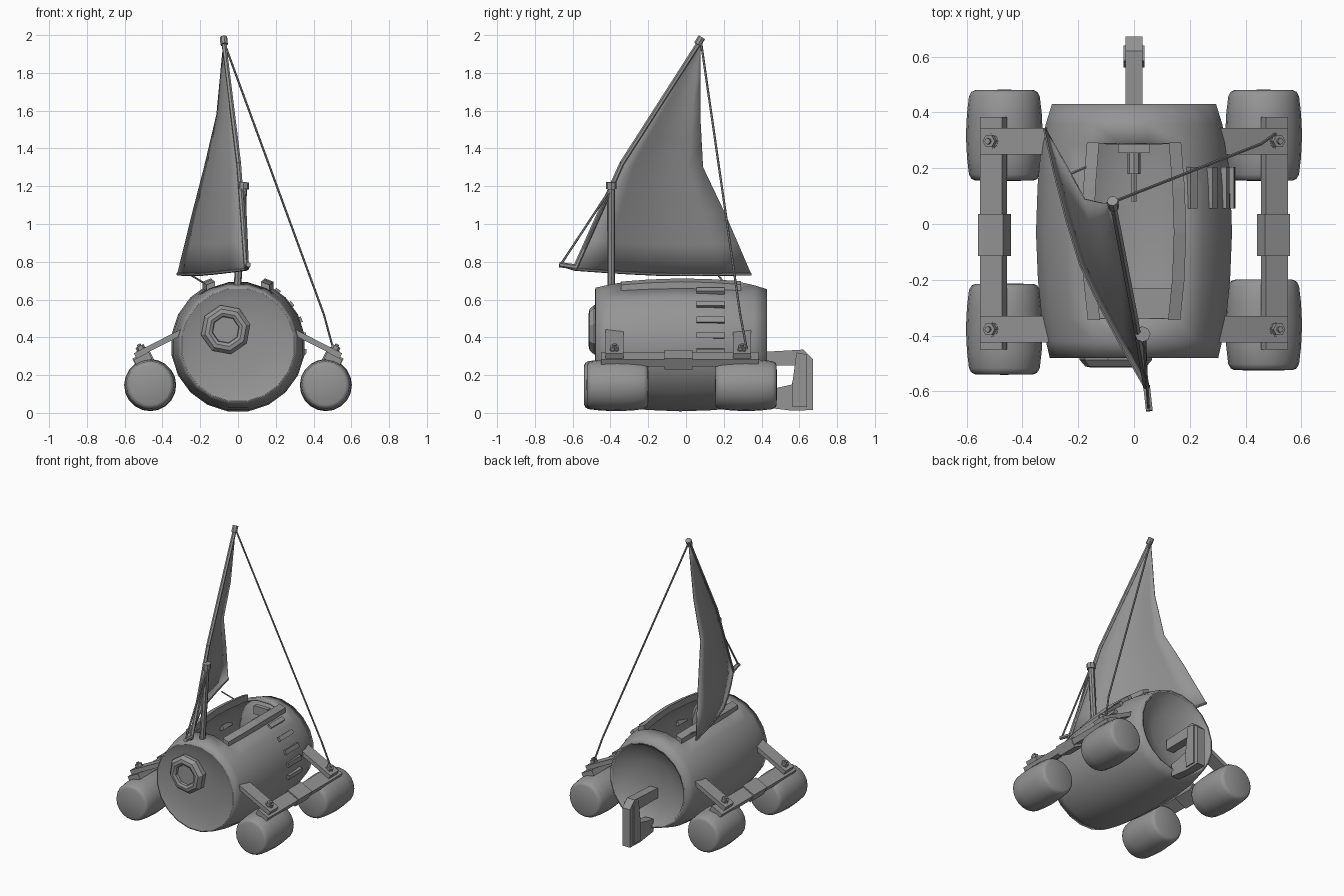
import bpy, bmesh, math
from mathutils import Vector, Matrix

if "Cube" in bpy.data.objects:
    bpy.data.objects.remove(bpy.data.objects["Cube"])

grey = bpy.data.materials.new("plain grey")
grey.diffuse_color = (0.3, 0.3, 0.3, 1)
grey.use_nodes = True
grey.node_tree.nodes["Principled BSDF"].inputs["Base Color"].default_value = grey.diffuse_color


def finish(name, bm, smooth=0):
    """Make the object; smooth is the shading angle limit, 0 for flat faces."""
    me = bpy.data.meshes.new(name)
    bm.to_mesh(me)
    bm.free()
    me.materials.append(grey)
    ob = bpy.data.objects.new(name, me)
    bpy.context.collection.objects.link(ob)
    if smooth:
        bpy.ops.object.select_all(action='DESELECT')
        ob.select_set(True)
        bpy.context.view_layer.objects.active = ob
        bpy.ops.object.shade_smooth_by_angle(angle=math.radians(smooth))
    return ob


def lathe(name, profile, cx, cz, n, cy=0, turn=0, skip=None, smooth=32):
    """Revolve (radius, y) points, listed from the front, about a y-axis line."""
    bm = bmesh.new()
    step = math.tau / n
    rings = [[bm.verts.new((cx + r * math.cos(turn + j * step), cy + y,
                            cz + r * math.sin(turn + j * step))) for j in range(n)]
             for r, y in profile]
    for i in range(len(profile) - 1):
        for j in range(n):
            if skip and skip(i, math.degrees(turn + (j + 0.5) * step)):
                continue
            k = (j + 1) % n
            bm.faces.new((rings[i][j], rings[i + 1][j], rings[i + 1][k], rings[i][k]))
    bmesh.ops.remove_doubles(bm, verts=bm.verts, dist=1e-5)
    return finish(name, bm, smooth)


def box(name, loc, size, tilt=0):
    bm = bmesh.new()
    m = Matrix.Translation(loc) @ Matrix.Rotation(tilt, 4, 'Y') @ Matrix.Diagonal((*size, 1))
    bmesh.ops.create_cube(bm, size=1, matrix=m)
    return finish(name, bm)


def rod(name, pts, r, n=6):
    """Straight round pieces through the given points."""
    bm = bmesh.new()
    for a, b in zip(pts, pts[1:]):
        a, b = Vector(a), Vector(b)
        d = b - a
        m = Matrix.Translation((a + b) / 2) @ d.to_track_quat('Z', 'Y').to_matrix().to_4x4()
        bmesh.ops.create_cone(bm, cap_ends=True, segments=n, radius1=r, radius2=r,
                              depth=d.length, matrix=m)
    return finish(name, bm)


def extrude_x(name, outline, x0, x1):
    """Solid plate from a (y, z) outline."""
    bm = bmesh.new()
    f = bm.faces.new([bm.verts.new((x0, y, z)) for y, z in outline])
    ext = bmesh.ops.extrude_face_region(bm, geom=[f])
    bmesh.ops.translate(bm, vec=(x1 - x0, 0, 0),
                        verts=[v for v in ext['geom'] if isinstance(v, bmesh.types.BMVert)])
    bmesh.ops.recalc_face_normals(bm, faces=bm.faces)
    return finish(name, bm)


# Barrel hull with a cockpit opening on top
CZ = 0.36
staves = [(0.306, -0.48), (0.320, -0.42), (0.335, -0.34), (0.349, -0.2), (0.356, -0.03),
          (0.350, 0.14), (0.336, 0.29), (0.320, 0.36), (0.298, 0.43)]
hull = lathe("barrel_hull", staves, 0, CZ, 20, turn=math.radians(9),
             skip=lambda i, a: 2 <= i <= 5 and abs(a - 90) < 28)
wall = hull.modifiers.new("wall", 'SOLIDIFY')
wall.thickness = 0.02
wall.offset = -1

# Dished barrel ends
lathe("front_end", [(0, -0.45), (0.15, -0.455), (0.26, -0.468), (0.3, -0.481)],
      0, CZ, 20, turn=math.radians(9))
lathe("back_end", [(0.29, 0.428), (0.25, 0.395), (0.15, 0.36), (0, 0.345)],
      0, CZ, 20, turn=math.radians(9))

# Round window on the front
lathe("front_window", [(0, -0.488), (0.07, -0.488), (0.073, -0.506), (0.09, -0.515),
                       (0.112, -0.511), (0.133, -0.487), (0.133, -0.44)],
      -0.065, 0.44, 8, turn=math.radians(12))

# Cockpit rails along the opening
for sx in (-1, 1):
    bm = bmesh.new()
    loops = []
    for x, y, z in [(0.142, -0.345, 0.663), (0.157, -0.2, 0.674), (0.163, -0.03, 0.68),
                    (0.158, 0.13, 0.676), (0.145, 0.292, 0.665)]:
        loops.append([bm.verts.new((sx * (x + dx), y, z + dz - 0.4 * dx))
                      for dx, dz in ((-0.02, -0.024), (0.024, -0.024), (0.024, 0.024), (-0.02, 0.024))])
    for a, b in zip(loops, loops[1:]):
        for j in range(4):
            bm.faces.new((a[j], a[j - 1], b[j - 1], b[j]))
    bm.faces.new(loops[0])
    bm.faces.new(loops[-1])
    bmesh.ops.recalc_face_normals(bm, faces=bm.faces)
    finish("cockpit_rail", bm)

# Cockpit fittings: bench, back plate and lever
box("bench", (0, -0.285, 0.3), (0.5, 0.11, 0.03))
box("lever_plate", (0, 0.27, 0.62), (0.11, 0.03, 0.06))
rod("lever_hub", [(0, 0.26, 0.57), (0, 0.18, 0.57)], 0.024, 8)
rod("lever_handle", [(0, 0.18, 0.57), (0, 0.08, 0.57)], 0.011)

# Raised slats on the right side of the barrel
for z in (0.325, 0.41, 0.49, 0.57, 0.64):
    a = math.asin((z - CZ) / 0.347)
    box("side_slat", (0.347 * math.cos(a), 0.13, z), (0.034, 0.15, 0.03), -a)

# Floats, arms, beams and bolts on both sides
SLOPE = math.radians(27)
float_profile = [(0, -0.164), (0.105, -0.162), (0.118, -0.156), (0.127, -0.14), (0.134, -0.08),
                 (0.138, 0), (0.134, 0.08), (0.127, 0.14), (0.118, 0.156), (0.105, 0.162), (0, 0.164)]
for sx in (-1, 1):
    tilt = sx * SLOPE
    up = Vector((sx * math.sin(SLOPE), 0, math.cos(SLOPE)))
    for y in (-0.362 if sx > 0 else -0.377, 0.318):
        lathe("float", float_profile, sx * 0.465, 0.147, 20, cy=y, smooth=60)
    for y in (-0.378, 0.297):
        box("cross_arm", (sx * 0.418, y, 0.367), (0.285, 0.095, 0.03), tilt)
        foot = Vector((sx * 0.505, y, 0.322))
        rod("bolt_washer", [foot, foot + up * 0.018], 0.027, 12)
        rod("bolt_nut", [foot + up * 0.01, foot + up * 0.036], 0.024, 6)
        rod("bolt_tip", [foot, foot + up * 0.047], 0.011, 8)
    box("side_beam", (sx * 0.504, -0.033, 0.284), (0.09, 0.835, 0.04), tilt)
    box("beam_clamp", (sx * 0.5, -0.04, 0.281), (0.1, 0.15, 0.066), tilt)

# Rudder
extrude_x("rudder", [(0.36, 0.32), (0.62, 0.335), (0.672, 0.285), (0.672, 0.015), (0.56, 0.012),
                     (0.41, 0.03), (0.41, 0.12), (0.47, 0.13), (0.56, 0.15), (0.585, 0.25),
                     (0.36, 0.25)], -0.03, 0.03)
extrude_x("rudder_cheeks", [(0.585, 0.32), (0.64, 0.31), (0.64, 0.03), (0.565, 0.03),
                            (0.562, 0.15)], -0.038, 0.038)

# Mast, bent spar and their caps
rod("mast", [(-0.005, -0.395, 0.63), (0.03, -0.395, 1.21)], 0.02, 8)
rod("mast_cap", [(0.029, -0.395, 1.185), (0.031, -0.395, 1.222)], 0.028, 8)
luff = [(0.045, -0.59, 0.76), (0.004, -0.34, 1.32), (-0.075, 0.07, 1.96)]
rod("spar", luff, 0.013)
rod("spar_cap", [(-0.073, 0.06, 1.95), (-0.077, 0.083, 1.988)], 0.02, 8)


def along(pts, t):
    """Point at fraction t of the height of a polyline."""
    z = pts[0][2] + t * (pts[-1][2] - pts[0][2])
    for a, b in zip(pts, pts[1:]):
        if z <= b[2] + 1e-6:
            return Vector(a).lerp(Vector(b), (z - a[2]) / (b[2] - a[2]))
    return Vector(pts[-1])


# Sail stretched between spar and free edge, with a belly to the left
leech = [(-0.32, 0.345, 0.735), (-0.24, 0.205, 1.06), (-0.178, 0.09, 1.3),
         (-0.112, 0.075, 1.58), (-0.077, 0.078, 1.95)]


def sail_point(s, t):
    p = along(luff, t).lerp(along(leech, t), s)
    bow = (1 - abs(2 * s - 1) ** 1.4) * (1 - t)
    return p + Vector((-0.052, -0.025, -0.014 * (1 - t))) * bow


rows = (0, 0.13, 0.267, 0.466, 0.58, 0.695, 0.85, 1)
COLS = 6
bm = bmesh.new()
grid = [[bm.verts.new(sail_point(c / COLS, t)) for c in range(COLS + 1)] for t in rows]
for lo, hi in zip(grid, grid[1:]):
    for c in range(COLS):
        bm.faces.new((lo[c], lo[c + 1], hi[c + 1], hi[c]))
sail = finish("sail", bm, 32)
cloth = sail.modifiers.new("cloth", 'SOLIDIFY')
cloth.thickness = 0.005
cloth.offset = 0

# Boom along the foot of the sail
rod("boom", [(0.055, -0.665, 0.785)] + [sail_point(c / COLS, 0) for c in range(COLS + 1)], 0.008)
rod("boom_end", [(0.055, -0.67, 0.785), (0.045, -0.58, 0.772)], 0.014)

# Ropes
rod("front_rope", [(0.035, -0.41, 1.17), (0.052, -0.66, 0.79)], 0.006)
rod("tack_rope", [(0.04, -0.4, 1.17), (0.046, -0.58, 0.77)], 0.005)
rod("stay_rope", [(-0.073, 0.08, 1.96), (0.455, 0.287, 0.52), (0.505, 0.322, 0.335)], 0.006)
rod("sheet_rope", [(-0.25, 0.17, 0.73), (-0.16, 0.21, 0.675)], 0.005)
